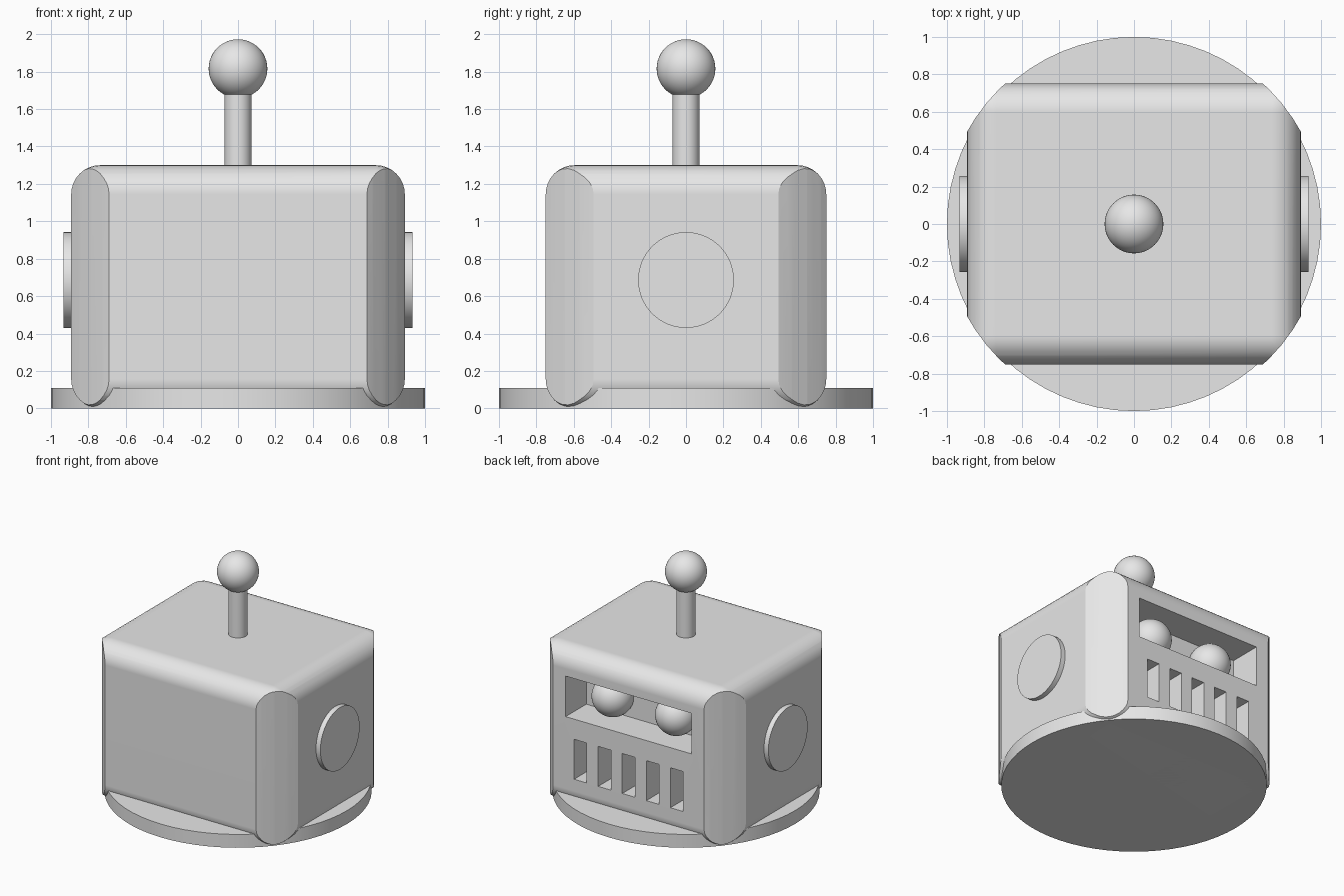
import bpy
from math import radians

cube = bpy.data.objects.get("Cube")
if cube:
    bpy.data.objects.remove(cube, do_unlink=True)

grey = bpy.data.materials.new("plain_grey")
grey.use_nodes = True
grey.diffuse_color = (0.8, 0.8, 0.8, 1)
grey.node_tree.nodes["Principled BSDF"].inputs["Base Color"].default_value = (0.8, 0.8, 0.8, 1)


def finish(name):
    obj = bpy.context.object
    obj.name = name
    obj.data.materials.append(grey)
    bpy.ops.object.transform_apply(location=False, rotation=True, scale=True)
    return obj


def smooth(obj):
    bpy.ops.object.select_all(action="DESELECT")
    obj.select_set(True)
    bpy.context.view_layer.objects.active = obj
    bpy.ops.object.shade_smooth_by_angle(angle=radians(30))


def box(name, size, center):
    bpy.ops.mesh.primitive_cube_add(size=1, location=center)
    bpy.context.object.scale = size
    return finish(name)


def cylinder(name, radius, depth, center, rotation=(0, 0, 0)):
    bpy.ops.mesh.primitive_cylinder_add(vertices=64, radius=radius, depth=depth,
                                        location=center, rotation=rotation)
    return finish(name)


def ball(name, radius, center):
    bpy.ops.mesh.primitive_uv_sphere_add(segments=48, ring_count=24, radius=radius, location=center)
    obj = finish(name)
    bpy.ops.object.shade_smooth()
    return obj


def apply_modifier(obj, kind, **settings):
    bpy.context.view_layer.objects.active = obj
    mod = obj.modifiers.new(kind.lower(), kind)
    for key, value in settings.items():
        setattr(mod, key, value)
    bpy.ops.object.modifier_apply(modifier=mod.name)


def cut(obj, tool, operation):
    apply_modifier(obj, "BOOLEAN", object=tool, operation=operation, solver="EXACT")
    bpy.data.objects.remove(tool, do_unlink=True)


# Round base plate
smooth(cylinder("base_plate", 1, 0.11, (0, 0, 0.055)))

# Head: rounded box with its corners trimmed to a round outline
head = box("head", (1.784, 1.5, 1.3), (0, 0, 0.65))
apply_modifier(head, "BEVEL", width=0.155, segments=8, limit_method="NONE")
cut(head, cylinder("corner_trimmer", 1.02, 2, (0, 0, 0.65)), "INTERSECT")

# Eye window and mouth slots on the back
cut(head, box("window_cutter", (1.15, 0.54, 0.335), (0, 0.75, 0.917)), "DIFFERENCE")
for i in range(-2, 3):
    cut(head, box("slot_cutter", (0.115, 0.54, 0.33), (0.22 * i, 0.75, 0.418)), "DIFFERENCE")
smooth(head)
weighted = head.modifiers.new("even_shading", "WEIGHTED_NORMAL")
weighted.keep_sharp = True

# Eyes and ear discs
for side, name in ((1, "left"), (-1, "right")):
    ball(name + "_eye", 0.16, (0.29 * side, 0.54, 0.917))
    smooth(cylinder(name + "_ear", 0.256, 0.08, (0.892 * side, 0, 0.686), (0, radians(90), 0)))

# Antenna
smooth(cylinder("antenna_post", 0.072, 0.42, (0, 0, 1.49)))
ball("antenna_ball", 0.157, (0, 0, 1.816))
